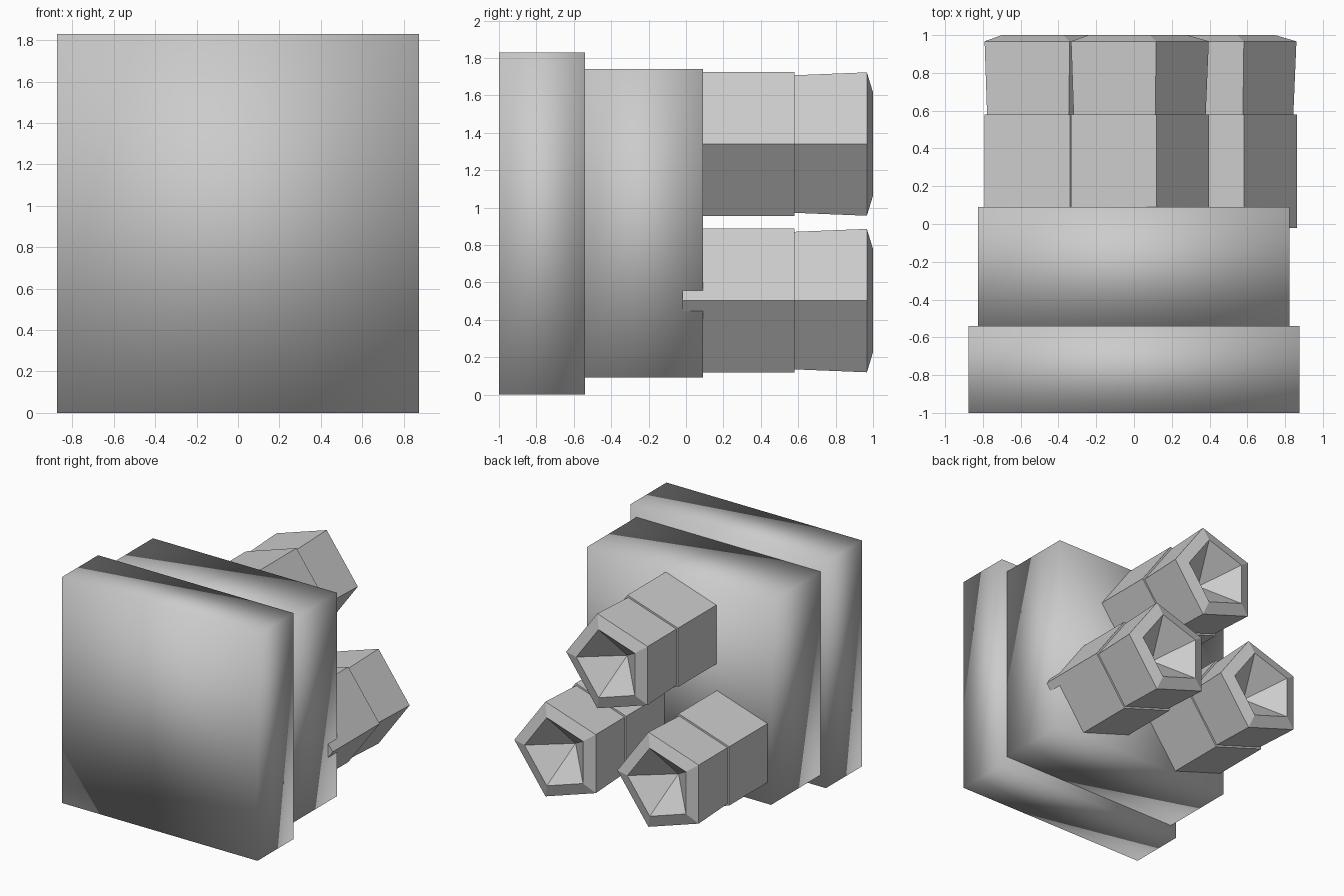
import bpy, bmesh
from math import cos, sin, tau

if "Cube" in bpy.data.objects:
    bpy.data.objects.remove(bpy.data.objects["Cube"])


def make_object(name, bm, smooth):
    bmesh.ops.recalc_face_normals(bm, faces=bm.faces)
    for f in bm.faces:
        f.smooth = smooth
    mesh = bpy.data.meshes.new(name)
    bm.to_mesh(mesh)
    bm.free()
    obj = bpy.data.objects.new(name, mesh)
    bpy.context.collection.objects.link(obj)
    return obj


def box(name, x, y, z):
    bm = bmesh.new()
    verts = bmesh.ops.create_cube(bm, size=1)["verts"]
    for v in verts:
        for i, (lo, hi) in enumerate((x, y, z)):
            v.co[i] = lo if v.co[i] < 0 else hi
    return make_object(name, bm, True)


def five_sided(name, cx, cz, profile):
    """Loft pentagon rings along y; profile holds (y, radius), 0 radius = point."""
    bm = bmesh.new()
    rings = []
    for y, r in profile:
        if r == 0:
            rings.append([bm.verts.new((cx, y, cz))] * 5)
        else:
            rings.append([bm.verts.new((cx + r * cos(tau * k / 5), y,
                                        cz + r * sin(tau * k / 5)))
                          for k in range(5)])
    for a, b in zip(rings, rings[1:]):
        for k in range(5):
            n = (k + 1) % 5
            face = [a[k], a[n], b[n], b[k]]
            bm.faces.new(list(dict.fromkeys(face)))
    for ring in (rings[0], rings[-1]):
        if ring[0] is not ring[1]:
            bm.faces.new(ring)
    return make_object(name, bm, False)


# Front plate and the narrower housing behind it
box("front_plate", (-0.875, 0.875), (-1.0, -0.54), (0.0, 1.83))
box("housing", (-0.825, 0.822), (-0.54, 0.09), (0.092, 1.74))

# Three five-sided plugs: a straight sleeve and a flared, hollow tip
sleeve = [(-0.02, 0.405), (0.58, 0.405)]
tip = [(0.47, 0.382), (0.967, 0.403), (1.0, 0.29), (0.76, 0.0)]
plugs = {"left": (-0.465, 0.503), "upper": (-0.007, 1.34), "right": (0.457, 0.503)}
for side, (cx, cz) in plugs.items():
    five_sided(side + "_plug_sleeve", cx, cz, sleeve)
    five_sided(side + "_plug_tip", cx, cz, tip)
